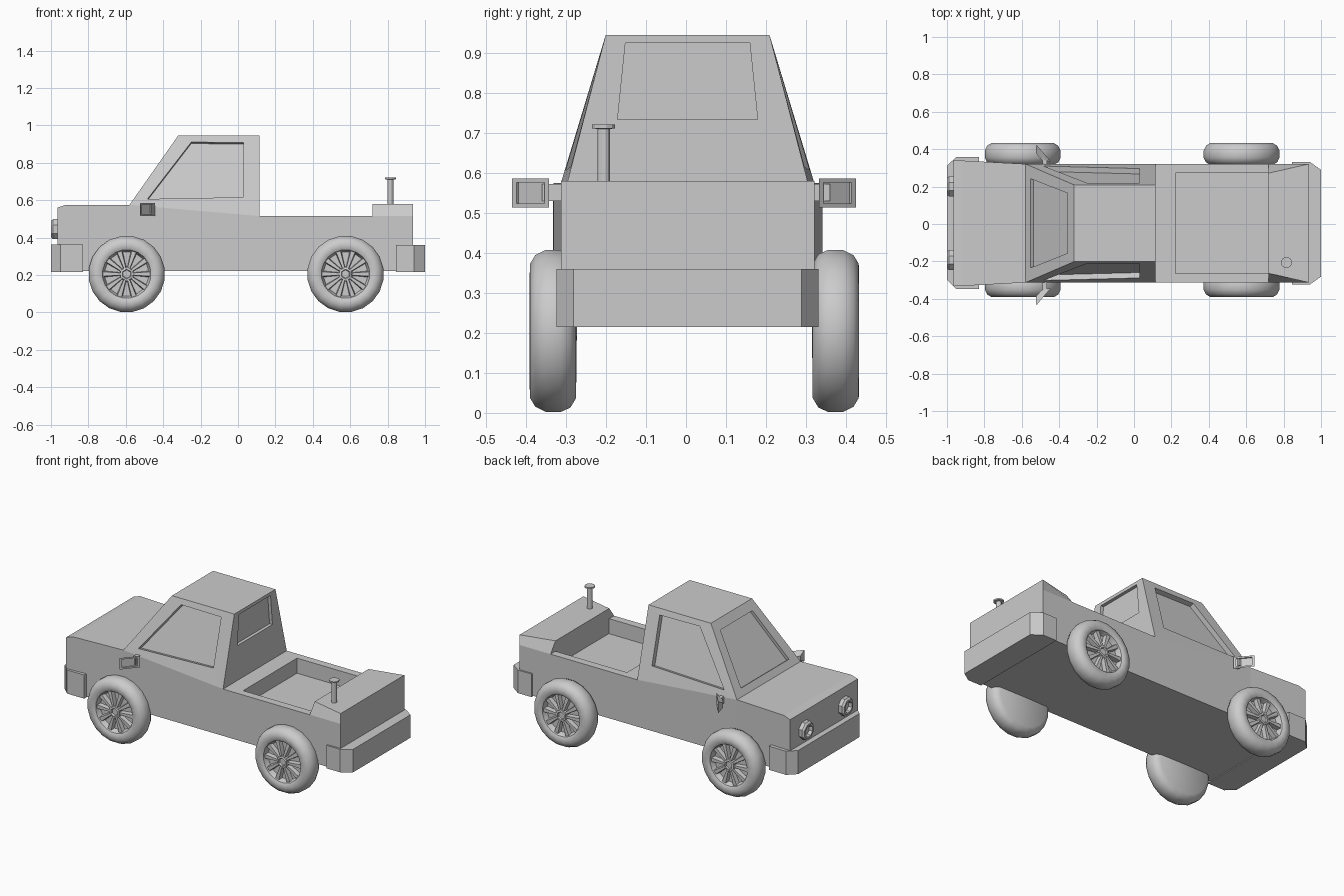
import bpy, bmesh
from math import sin, cos, pi, radians
from mathutils import Vector, Matrix

cube = bpy.data.objects.get("Cube")
if cube:
    bpy.data.objects.remove(cube)

GREY = (0.6, 0.6, 0.6, 1)
grey = bpy.data.materials.new("plain grey")
grey.diffuse_color = GREY
grey.use_nodes = True
grey.node_tree.nodes["Principled BSDF"].inputs["Base Color"].default_value = GREY


def finish(name, bm, matrix=None, smooth=False):
    bmesh.ops.remove_doubles(bm, verts=bm.verts, dist=0.0002)
    bmesh.ops.recalc_face_normals(bm, faces=bm.faces)
    if matrix:
        bm.transform(matrix)
    mesh = bpy.data.meshes.new(name)
    bm.to_mesh(mesh)
    bm.free()
    mesh.materials.append(grey)
    obj = bpy.data.objects.new(name, mesh)
    bpy.context.collection.objects.link(obj)
    if smooth:
        bpy.ops.object.select_all(action='DESELECT')
        obj.select_set(True)
        bpy.context.view_layer.objects.active = obj
        bpy.ops.object.shade_smooth_by_angle(angle=radians(40))
    return obj


def face(bm, points):
    return bm.faces.new([bm.verts.new(p) for p in points])


def loft(bm, rings, caps=True, skip=()):
    """Skin a row of equal-length rings; skip lists (segment, side) gaps."""
    for i, (a, b) in enumerate(zip(rings, rings[1:])):
        for j in range(len(a)):
            k = (j + 1) % len(a)
            if (i, j) not in skip:
                face(bm, (a[j], a[k], b[k], b[j]))
    if caps:
        face(bm, rings[0])
        face(bm, rings[-1])


def panel(bm, quad, inner, depth, centre):
    """Quad with a recessed pane; inner holds (u, v) corners on the quad."""
    a, b, c, d = [Vector(p) for p in quad]
    normal = (c - a).cross(d - b).normalized()
    if normal.dot(Vector(centre) - a) < 0:
        normal = -normal
    rim = [a.lerp(b, u).lerp(d.lerp(c, u), v) for u, v in inner]
    pane = [p + normal * depth for p in rim]
    loft(bm, [[a, b, c, d], rim, pane], caps=False)
    face(bm, pane)


def prism(name, plan, z0, z1, y=0):
    bm = bmesh.new()
    loft(bm, [[(px, py + y, z) for px, py in plan] for z in (z0, z1)])
    return finish(name, bm)


def lathe(name, profile, sides, matrix, smooth=False):
    """Spin (radius, height) pairs about z."""
    bm = bmesh.new()
    angles = [2 * pi * (i + 0.5) / sides for i in range(sides)]
    rings = [[(r * cos(t), r * sin(t), h) for t in angles] for r, h in profile]
    loft(bm, rings)
    return finish(name, bm, matrix, smooth)


def mirrored(half):
    return half + [(x, -y) for x, y in reversed(half)]


MID = 0.004   # body centre line

# Lower body with sunken cargo bed
def section(x, half, top):
    return [(x, MID - half, 0.22), (x, MID + half, 0.22),
            (x, MID + half, top), (x, MID - half, top)]

bm = bmesh.new()
stations = [section(-0.965, 0.337, 0.56), section(-0.92, 0.335, 0.575),
            section(-0.58, 0.317, 0.575), section(0.115, 0.317, 0.515),
            section(0.935, 0.317, 0.515)]
loft(bm, stations, skip=[(3, 2)])
bed = [stations[3][3], stations[4][3], stations[4][2], stations[3][2]]
panel(bm, bed, [(.129, .077), (.742, .077), (.742, .923), (.129, .923)], 0.095, (0.5, 0, 0))
finish("lower_body", bm)

# Cab with recessed windows
low, high = 0.317, 0.205
base = {s: [(-0.58, MID + s * low, 0.575), (0.115, MID + s * low, 0.515)] for s in (-1, 1)}
roof = {s: [(-0.32, MID + s * high, 0.945), (0.115, MID + s * high, 0.945)] for s in (-1, 1)}
middle = (-0.15, 0, 0.7)
bm = bmesh.new()
for s in (-1, 1):
    panel(bm, base[s] + roof[s][::-1],
          [(.105, .1), (.867, .22), (.815, .91), (.205, .91)], 0.03, middle)
for end, u0, v0, u1, v1 in ((0, .11, .1, .136, .865), (1, .163, .51, .13, .953)):
    panel(bm, (base[-1][end], base[1][end], roof[1][end], roof[-1][end]),
          [(u0, v0), (1 - u0, v0), (1 - u1, v1), (u1, v1)], 0.02, middle)
face(bm, roof[-1] + roof[1][::-1])
finish("cab", bm)

# Rear storage box, narrower at its front top edge
bm = bmesh.new()
loft(bm, [[(x, MID + y, z) for x, y in mirrored([(0.72, f), (0.935, 0.317)])]
          for f, z in ((0.317, 0.515), (0.268, 0.58))])
finish("rear_box", bm)

# Bumpers with chamfered corners
prism("front_bumper", mirrored([(-0.83, 0.353), (-0.95, 0.353), (-1.0, 0.305)]), 0.215, 0.364, 0.006)
prism("rear_bumper", mirrored([(0.845, 0.328), (0.94, 0.328), (1.0, 0.285)]), 0.215, 0.36, MID)

# Exhaust stack
lathe("exhaust_stack", [(0.016, 0.57), (0.016, 0.71), (0.03, 0.712), (0.03, 0.721)],
      12, Matrix.Translation((0.815, -0.206, 0)))

for s, side in ((1, "left"), (-1, "right")):
    # Headlight: eight-sided bezel with sunken lens
    lathe(side + "_headlight",
          [(0.058, 0), (0.058, 0.025), (0.048, 0.036), (0.036, 0.036), (0.03, 0.015)], 8,
          Matrix.Translation((-0.964, MID + s * 0.197, 0.445)) @ Matrix.Rotation(-pi / 2, 4, 'Y'))

    # Door mirror: tapered shell with sunken glass, on a short arm
    inner, outer = Vector((-0.445, s * 0.338 - 0.005, 0)), Vector((-0.522, s * 0.43 - 0.005, 0))
    back = Vector((-0.026, -s * 0.018, 0))
    frame = [p + Vector((0, 0, z)) for p, z in
             ((inner, .514), (outer, .514), (outer, .586), (inner, .586))]
    hub = sum(frame, Vector()) / 4
    shell = [hub + (p - hub) * 0.4 + back for p in frame]
    bm = bmesh.new()
    panel(bm, frame, [(.12, .14), (.88, .14), (.88, .86), (.12, .86)], 0.008, hub + back)
    loft(bm, [frame, shell], caps=False)
    face(bm, shell)
    finish(side + "_mirror", bm)
    prism(side + "_mirror_arm", [(-0.49, s * 0.3), (-0.465, s * 0.3), (-0.465, s * 0.36),
                                 (-0.49, s * 0.36)], 0.53, 0.572)

    # Wheels: tyre, ten flared spokes, six-sided hub nut
    for x, end in ((-0.595, "front"), (0.575, "rear")):
        place = (Matrix.Translation((x, s * 0.412 + 0.021, 0.205))
                 @ Matrix.Rotation(-s * pi / 2, 4, 'X'))
        name = end + "_" + side
        lathe(name + "_tyre",
              [(0, -.04), (.118, -.04), (.13, -.008), (.145, 0), (.17, -.001), (.192, -.014),
               (.205, -.04), (.205, -.078), (.194, -.102), (.17, -.116), (0, -.118)],
              20, place, smooth=True)
        bm = bmesh.new()
        for i in range(10):
            turn = Matrix.Rotation(2 * pi * i / 10, 4, 'Z')
            ends = [[turn @ Vector((r, y, z)) for y, z in
                     ((-w, -.042), (w, -.042), (w * .7, top), (-w * .7, top))]
                    for r, w, top in ((.03, .008, -.012), (.13, .018, -.016))]
            loft(bm, ends)
        finish(name + "_spokes", bm, place)
        lathe(name + "_hub", [(.042, -.042), (.038, -.008), (.026, -.006), (.022, -.016)], 6, place)
